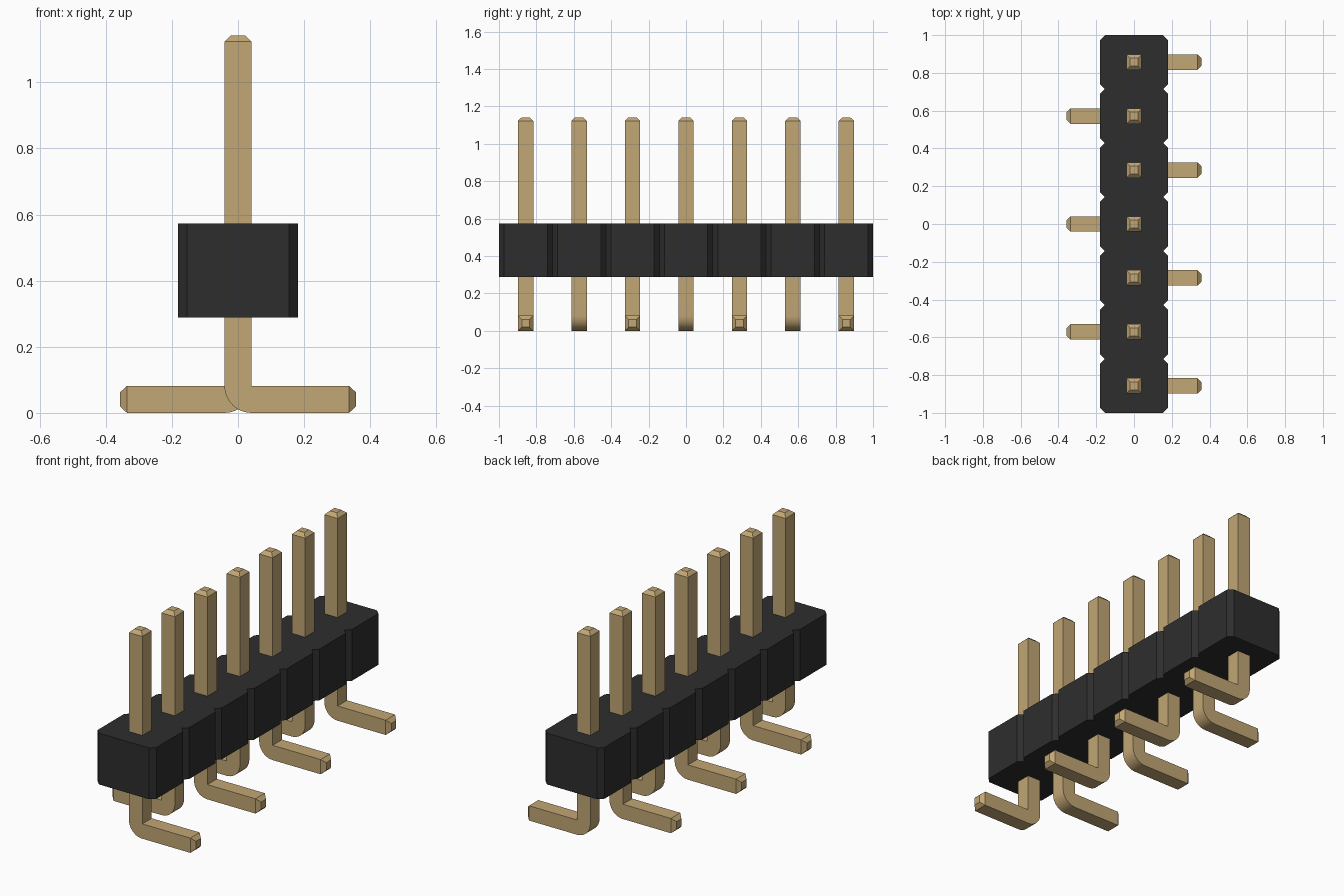
import bpy, bmesh, math

if "Cube" in bpy.data.objects:
    bpy.data.objects.remove(bpy.data.objects["Cube"], do_unlink=True)

COUNT = 7
PITCH = 2 / COUNT
HALF = 0.041            # half the pin thickness
TIP = 0.021             # half width of the chamfered pin ends
BEND = 2 * HALF         # outer bend radius around the sharp inner corner


def material(name, color):
    mat = bpy.data.materials.new(name)
    mat.use_nodes = True
    mat.diffuse_color = color
    mat.node_tree.nodes["Principled BSDF"].inputs["Base Color"].default_value = color
    return mat


gold = material("brass gold", (0.54, 0.385, 0.178, 1))
black = material("matte black", (0.027, 0.027, 0.027, 1))


def add_object(name, bm, mat):
    bmesh.ops.remove_doubles(bm, verts=bm.verts, dist=1e-5)
    bmesh.ops.recalc_face_normals(bm, faces=bm.faces)
    mesh = bpy.data.meshes.new(name)
    bm.to_mesh(mesh)
    bm.free()
    mesh.materials.append(mat)
    obj = bpy.data.objects.new(name, mesh)
    bpy.context.collection.objects.link(obj)
    return obj


# Housing: one chamfered block per pin, joined into a notched outline
def make_housing(half_x=0.181, chamfer=0.027, bottom=0.288, top=0.573):
    right = []
    for i in range(COUNT):
        y0, y1 = -1 + i * PITCH, -1 + (i + 1) * PITCH
        if i == 0:
            right.append((half_x - chamfer, y0))
        right += [(half_x, y0 + chamfer), (half_x, y1 - chamfer),
                  (half_x - chamfer, y1)]
    outline = right + [(-x, y) for x, y in reversed(right)]
    bm = bmesh.new()
    face = bm.faces.new([bm.verts.new((x, y, bottom)) for x, y in outline])
    walls = bmesh.ops.extrude_face_region(bm, geom=[face])
    verts = [g for g in walls["geom"] if isinstance(g, bmesh.types.BMVert)]
    bmesh.ops.translate(bm, verts=verts, vec=(0, 0, top - bottom))
    return add_object("housing", bm, black)


# Pin: square section swept down the shaft, round the bend and along the foot
def make_pin(name, y, side):
    # each section is (inner x, inner z, outer x, outer z, half depth)
    sections = [(TIP, 1.142, -TIP, 1.142, TIP), (HALF, 1.123, -HALF, 1.123, HALF)]
    steps = 10
    for i in range(steps + 1):
        a = math.pi / 2 * i / steps
        sections.append((HALF, BEND, HALF - BEND * math.cos(a),
                         BEND - BEND * math.sin(a), HALF))
    sections += [(0.336, BEND, 0.336, 0, HALF),
                 (0.357, HALF + TIP, 0.357, HALF - TIP, TIP)]
    bm = bmesh.new()
    rings = []
    for xi, zi, xo, zo, d in sections:
        rings.append([bm.verts.new((side * x, y + dy, z)) for x, dy, z in
                      ((xi, -d, zi), (xi, d, zi), (xo, d, zo), (xo, -d, zo))])
    for a, b in zip(rings, rings[1:]):
        for k in range(4):
            j = (k + 1) % 4
            bm.faces.new((a[k], a[j], b[j], b[k]))
    bm.faces.new(rings[0])
    bm.faces.new(rings[-1])
    return add_object(name, bm, gold)


make_housing()
pins = [make_pin(f"pin_{i + 1}", (i - (COUNT - 1) / 2) * PITCH, 1 if i % 2 == 0 else -1)
        for i in range(COUNT)]

# Smooth only the rounded bends
bpy.ops.object.select_all(action='DESELECT')
for pin in pins:
    pin.select_set(True)
bpy.context.view_layer.objects.active = pins[0]
bpy.ops.object.shade_smooth_by_angle(angle=math.radians(25))
